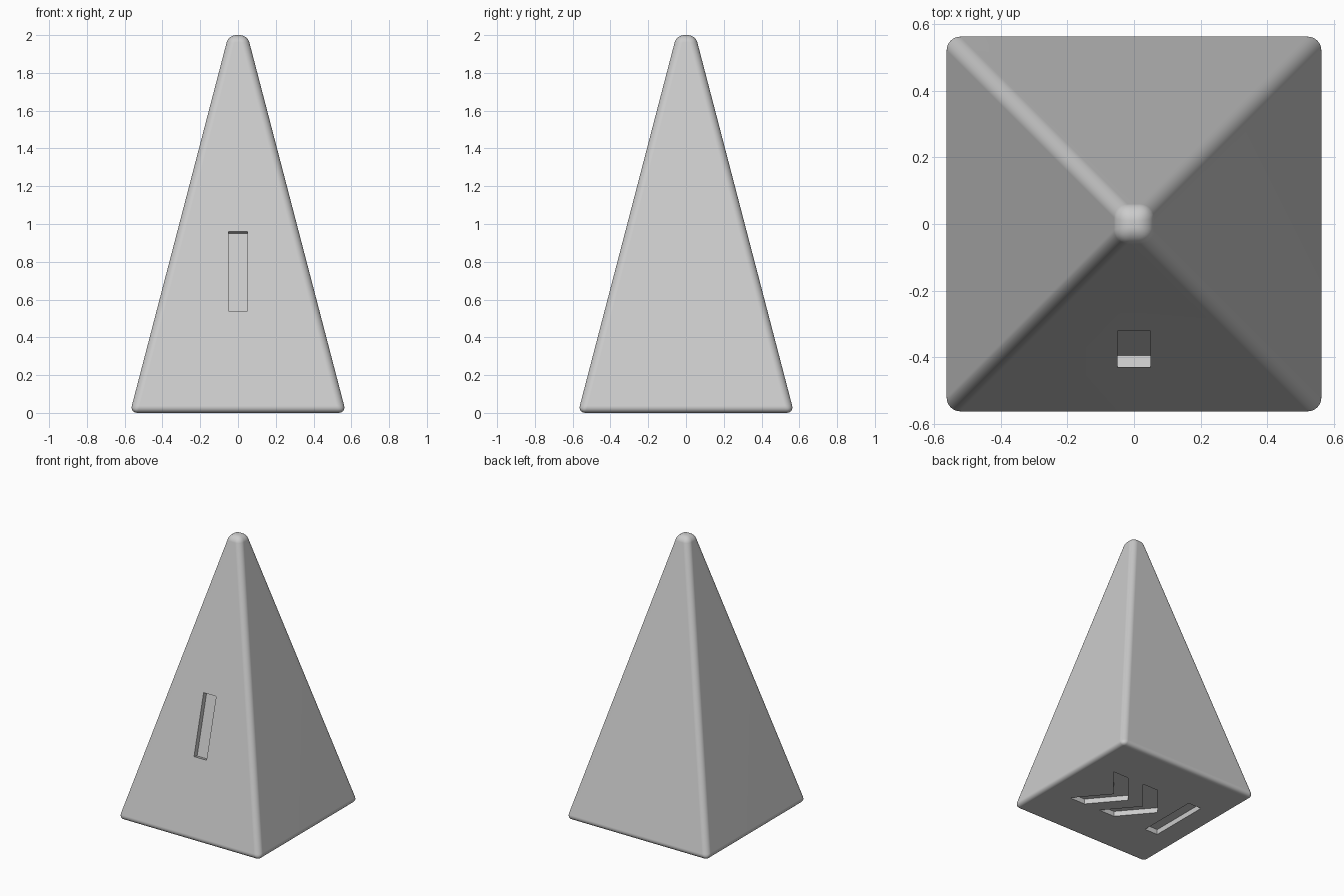
import bpy
import bmesh
from math import atan, pi, sqrt
from mathutils import Matrix

BASE, TIP, HEIGHT = 0.572, 0.05, 2.0
DEPTH = 0.037
SLOPE = (BASE - TIP) / HEIGHT

old = bpy.data.objects.get("Cube")
if old:
    bpy.data.objects.remove(old, do_unlink=True)

grey = bpy.data.materials.new("plain_grey")
grey.use_nodes = True
colour = (0.6, 0.6, 0.6, 1)
grey.diffuse_color = colour
grey.node_tree.nodes["Principled BSDF"].inputs["Base Color"].default_value = colour


def add_object(name, bm):
    bmesh.ops.recalc_face_normals(bm, faces=bm.faces[:])
    mesh = bpy.data.meshes.new(name)
    bm.to_mesh(mesh)
    bm.free()
    mesh.materials.append(grey)
    obj = bpy.data.objects.new(name, mesh)
    bpy.context.collection.objects.link(obj)
    return obj


def prism(name, outline, matrix):
    """Extrude an outline through the surface plane, DEPTH to each side."""
    bm = bmesh.new()
    face = bm.faces.new([bm.verts.new((x, y, -DEPTH)) for x, y in outline])
    new = bmesh.ops.extrude_face_region(bm, geom=[face])["geom"]
    top = [v for v in new if isinstance(v, bmesh.types.BMVert)]
    bmesh.ops.translate(bm, verts=top, vec=(0, 0, 2 * DEPTH))
    bm.transform(matrix)
    return add_object(name, bm)


def rectangle(x0, x1, y):
    return [(x0, -y), (x1, -y), (x1, y), (x0, y)]


# Tapered body with rounded edges
bm = bmesh.new()
bmesh.ops.create_cone(bm, cap_ends=True, segments=4, radius1=BASE * sqrt(2),
                      radius2=TIP * sqrt(2), depth=HEIGHT,
                      matrix=Matrix.Translation((0, 0, HEIGHT / 2)) @ Matrix.Rotation(pi / 4, 4, "Z"))
body = add_object("pyramid_body", bm)
bpy.context.view_layer.objects.active = body
body.select_set(True)
bevel = body.modifiers.new("rounded_edges", "BEVEL")
bevel.width = 0.04
bevel.segments = 6
bevel.limit_method = "NONE"
bpy.ops.object.modifier_apply(modifier=bevel.name)

# Slots square to the sloping front and back faces
cutters = []
mid = 0.75
tilt = pi / 2 - atan(SLOPE)
for name, turn in (("front_slot", 0), ("back_slot", pi)):
    place = (Matrix.Rotation(turn, 4, "Z")
             @ Matrix.Translation((0, -(BASE - SLOPE * mid), mid))
             @ Matrix.Rotation(tilt, 4, "X"))
    cutters.append(prism(name, rectangle(-0.05, 0.05, 0.217), place))

# Two chevron grooves and a bar groove under the base
for name, x in (("outer_chevron", 0.05), ("inner_chevron", -0.205)):
    arms = [(0, 0), (0.19, 0.225), (0.315, 0.225),
            (0.125, 0), (0.315, -0.225), (0.19, -0.225)]
    cutters.append(prism(name, arms, Matrix.Translation((x, 0, 0))))
cutters.append(prism("bar_groove", rectangle(-0.39, -0.285, 0.225), Matrix()))

for cutter in cutters:
    cut = body.modifiers.new(cutter.name, "BOOLEAN")
    cut.operation = "DIFFERENCE"
    cut.solver = "EXACT"
    cut.object = cutter
    bpy.ops.object.modifier_apply(modifier=cut.name)
    bpy.data.objects.remove(cutter, do_unlink=True)

# Soft edges, flat faces and crisp grooves
bpy.ops.object.shade_smooth_by_angle(angle=pi / 6)
normals = body.modifiers.new("flat_faces", "WEIGHTED_NORMAL")
normals.keep_sharp = True
